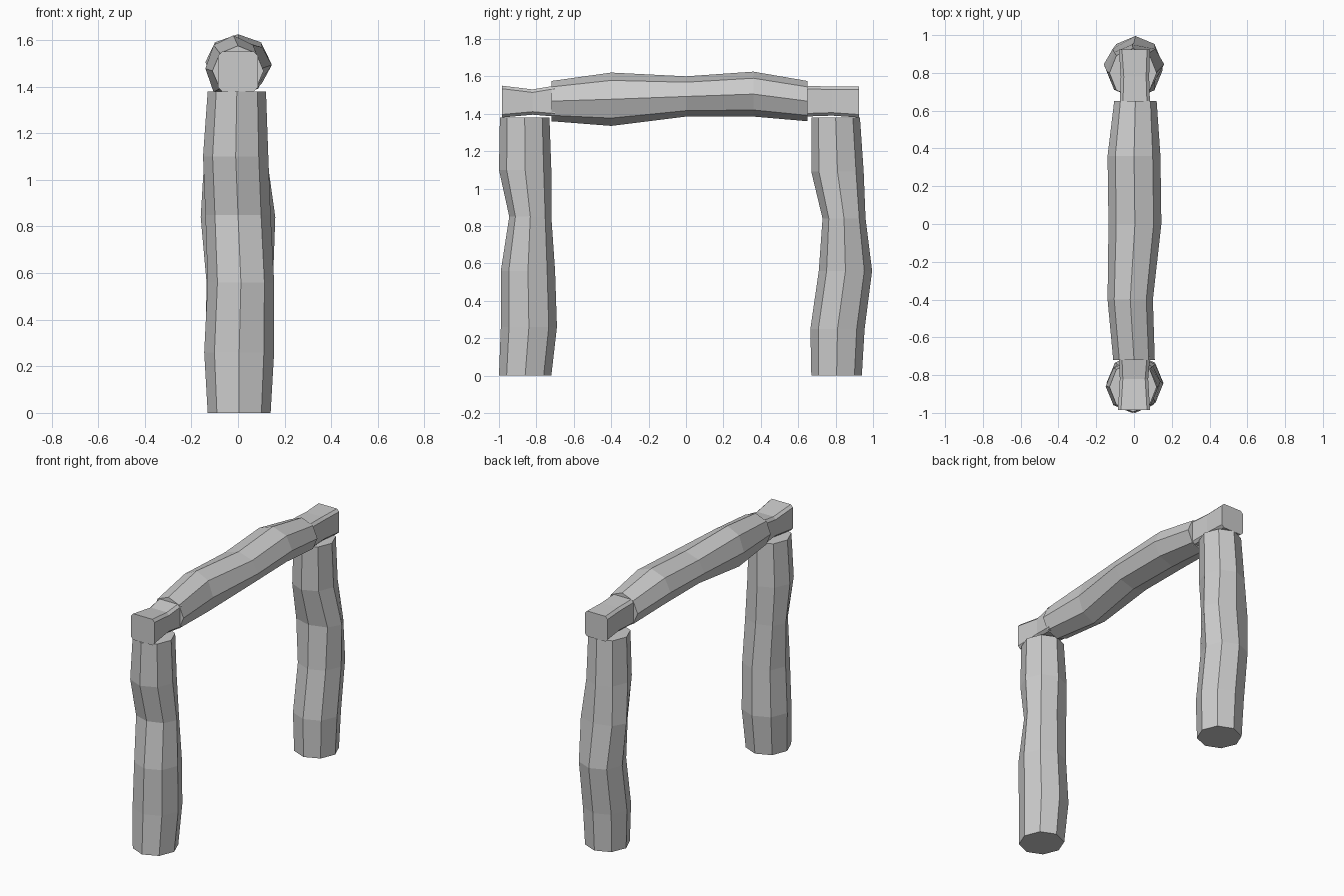
import bpy, bmesh
from math import cos, sin, pi

if "Cube" in bpy.data.objects:
    bpy.data.objects.remove(bpy.data.objects["Cube"])


def octagon(a0, a1, b0, b1):
    """Eight-sided ring filling the given extents."""
    ca, cb, ra, rb = (a0 + a1) / 2, (b0 + b1) / 2, (a1 - a0) / 2, (b1 - b0) / 2
    return [(ca + ra * cos(i * pi / 4), cb + rb * sin(i * pi / 4)) for i in range(8)]


def rounded_rect(a0, a1, b0, b1, c=0.016):
    """Rectangle with clipped corners."""
    return [(a1, b0 + c), (a1, b1 - c), (a1 - c, b1), (a0 + c, b1),
            (a0, b1 - c), (a0, b0 + c), (a0 + c, b0), (a1 - c, b0)]


def loft(name, stations, section, place):
    """Skin a closed, capped body through rings at each station."""
    bm = bmesh.new()
    rings = [[bm.verts.new(place(a, b, t)) for a, b in section(*ext)]
             for t, *ext in stations]
    for r, s in zip(rings, rings[1:]):
        for i in range(8):
            j = (i + 1) % 8
            bm.faces.new((r[i], r[j], s[j], s[i]))
    bm.faces.new(rings[0][::-1])
    bm.faces.new(rings[-1])
    bmesh.ops.recalc_face_normals(bm, faces=bm.faces)
    me = bpy.data.meshes.new(name)
    bm.to_mesh(me)
    bm.free()
    ob = bpy.data.objects.new(name, me)
    bpy.context.collection.objects.link(ob)
    return ob


def upright(a, b, t):
    return (a, b, t)


def along_y(a, b, t):
    return (a, t, b)


# Posts: height, x extents, y extents
loft("front_post", [
    (0.00, -0.13, 0.14, -1.00, -0.72),
    (0.26, -0.145, 0.155, -0.99, -0.69),
    (0.56, -0.13, 0.155, -0.99, -0.70),
    (0.85, -0.14, 0.14, -0.945, -0.72),
    (1.10, -0.15, 0.13, -1.00, -0.72),
    (1.38, -0.13, 0.12, -0.995, -0.73)], octagon, upright)
loft("back_post", [
    (0.00, -0.13, 0.14, 0.67, 0.94),
    (0.25, -0.14, 0.15, 0.665, 0.955),
    (0.56, -0.135, 0.15, 0.71, 0.995),
    (0.84, -0.16, 0.16, 0.73, 0.96),
    (1.09, -0.145, 0.125, 0.67, 0.95),
    (1.38, -0.13, 0.12, 0.67, 0.93)], octagon, upright)

# Crossbeam log: y, x extents, z extents
loft("crossbeam", [
    (-0.72, -0.11, 0.11, 1.36, 1.575),
    (-0.40, -0.14, 0.10, 1.335, 1.62),
    (0.00, -0.135, 0.145, 1.385, 1.60),
    (0.36, -0.14, 0.14, 1.385, 1.625),
    (0.65, -0.105, 0.12, 1.36, 1.575)], octagon, along_y)

# Squared beam ends resting on the posts, flared at the tips
loft("front_beam_end", [
    (-0.985, -0.085, 0.085, 1.38, 1.55),
    (-0.82, -0.075, 0.075, 1.395, 1.53),
    (-0.70, -0.08, 0.085, 1.385, 1.55)], rounded_rect, along_y)
loft("back_beam_end", [
    (0.63, -0.075, 0.085, 1.385, 1.55),
    (0.78, -0.07, 0.08, 1.39, 1.545),
    (0.925, -0.08, 0.085, 1.38, 1.545)], rounded_rect, along_y)
